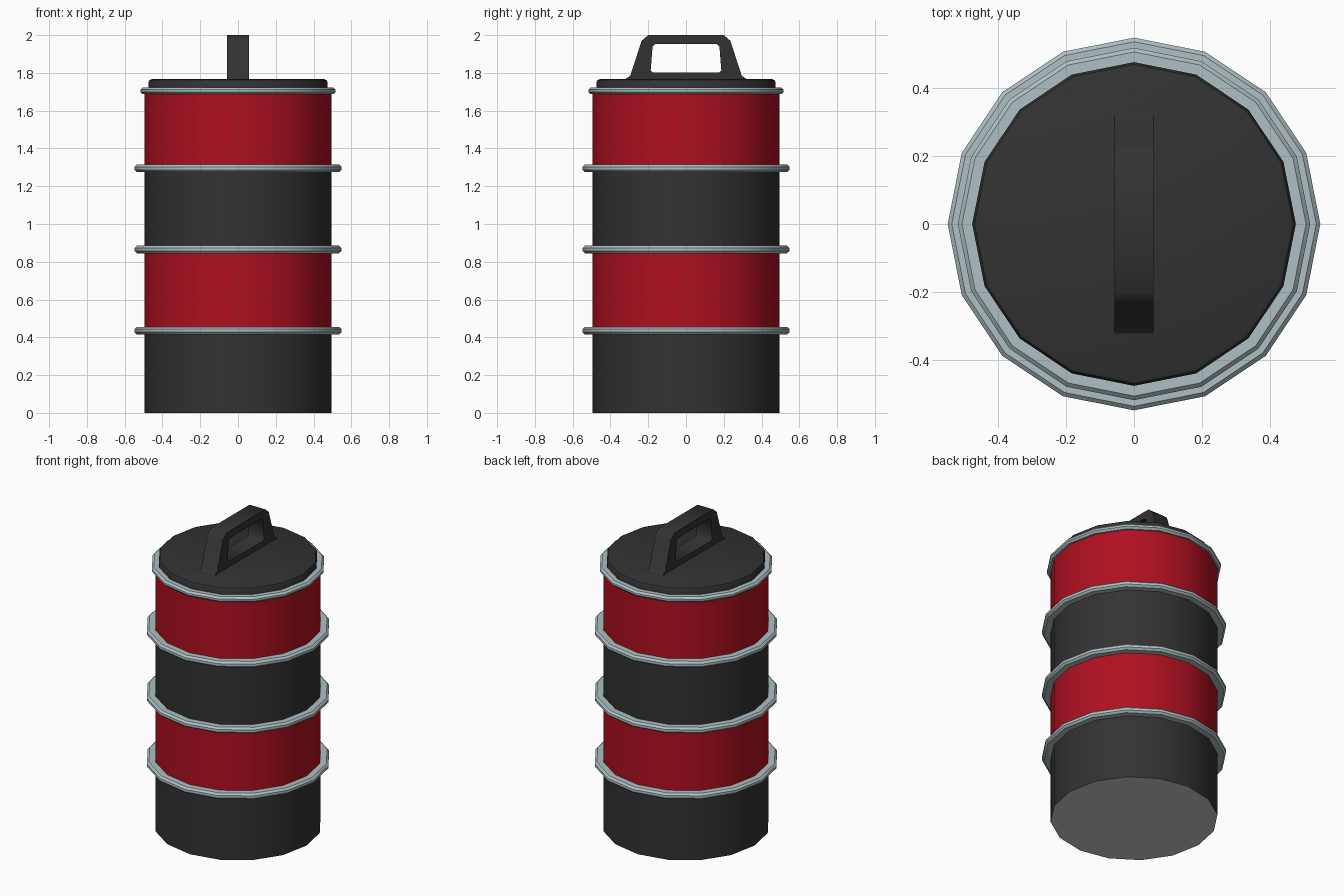
import bpy, bmesh, math

if "Cube" in bpy.data.objects:
    bpy.data.objects.remove(bpy.data.objects["Cube"])

SIDES = 16


def material(name, rgb):
    m = bpy.data.materials.new(name)
    m.diffuse_color = (*rgb, 1)
    m.use_nodes = True
    m.node_tree.nodes["Principled BSDF"].inputs["Base Color"].default_value = m.diffuse_color
    return m


BLACK = material("black", (0.032, 0.032, 0.032))
RED = material("red", (0.43, 0.005, 0.014))
STEEL = material("pale_steel", (0.43, 0.53, 0.55))


def finish(name, bm, mat, angle=35):
    bmesh.ops.recalc_face_normals(bm, faces=bm.faces)
    me = bpy.data.meshes.new(name)
    bm.to_mesh(me)
    bm.free()
    ob = bpy.data.objects.new(name, me)
    bpy.context.collection.objects.link(ob)
    if mat:
        me.materials.append(mat)
    bpy.ops.object.select_all(action='DESELECT')
    ob.select_set(True)
    bpy.context.view_layer.objects.active = ob
    bpy.ops.object.shade_smooth_by_angle(angle=math.radians(angle))
    return ob


def lathe(name, profile, mat, closed=False, cap_top=False):
    """Revolve (radius, z) points into a 16-sided part."""
    bm = bmesh.new()
    rings = []
    for r, z in profile:
        rings.append([bm.verts.new((r * math.cos(a), r * math.sin(a), z))
                      for a in (math.tau * i / SIDES for i in range(SIDES))])
    pairs = list(zip(rings, rings[1:]))
    if closed:
        pairs.append((rings[-1], rings[0]))
    for lo, hi in pairs:
        for i in range(SIDES):
            j = (i + 1) % SIDES
            bm.faces.new((lo[i], lo[j], hi[j], hi[i]))
    if cap_top:
        bm.faces.new(rings[-1])
    return finish(name, bm, mat)


def hoop(name, z, inner, outer, half):
    """Rounded hoop with an octagonal cross-section."""
    c, w = (inner + outer) / 2, (outer - inner) / 2
    k = 0.012
    section = [(c - w, z - half + k), (c - w + k, z - half),
               (c + w - k, z - half), (c + w, z - half + k),
               (c + w, z + half - k), (c + w - k, z + half),
               (c - w + k, z + half), (c - w, z + half - k)]
    lathe(name, section, STEEL, closed=True)


# Stacked bowls, alternating black and red
levels = [0, 0.435, 0.865, 1.295, 1.71]
for i, (lo, hi) in enumerate(zip(levels, levels[1:])):
    lathe(f"bowl_{i + 1}", [(0.495, lo), (0.495, hi)], RED if i % 2 else BLACK)

# Underside of the lowest bowl
bm = bmesh.new()
bmesh.ops.create_circle(bm, cap_ends=True, radius=0.495, segments=SIDES)
for v in bm.verts:
    a = round(math.atan2(v.co.y, v.co.x) / (math.tau / SIDES)) * math.tau / SIDES
    v.co = (0.495 * math.cos(a), 0.495 * math.sin(a), 0)
base = finish("base", bm, None)
if base.data.polygons[0].normal.z > 0:
    base.data.flip_normals()

# Hoops between the bowls and a slimmer one under the lid
for i, z in enumerate(levels[1:4]):
    hoop(f"joint_hoop_{i + 1}", z, 0.485, 0.547, 0.02)
hoop("lid_hoop", 1.705, 0.455, 0.517, 0.018)

# Lid
lathe("lid", [(0.475, 1.70), (0.475, 1.75), (0.468, 1.762), (0.455, 1.767)],
      BLACK, cap_top=True)

# Carrying handle: outer and inner outlines bridged, then given width
outer = [(0.335, 1.757), (0.295, 1.785), (0.235, 1.97), (0.2, 2.0)]
inner = [(0.178, 1.803), (0.187, 1.812), (0.177, 1.94), (0.162, 1.953)]
loop = lambda half: half + [(-y, z) for y, z in reversed(half)]
bm = bmesh.new()
o, n = ([[bm.verts.new((x, y, z)) for y, z in loop(half)] for x in (-0.057, 0.057)]
        for half in (outer, inner))
count = len(o[0])
for i in range(count):
    j = (i + 1) % count
    for a, b in ((o[0], n[0]), (n[0], n[1]), (n[1], o[1]), (o[1], o[0])):
        bm.faces.new((a[i], a[j], b[j], b[i]))
rims = [e for e in bm.edges
        if abs(e.verts[0].co.x - e.verts[1].co.x) < 1e-5
        and abs(e.calc_face_angle(0)) > 1.2]
bmesh.ops.bevel(bm, geom=rims, offset=0.013, segments=2, profile=0.5, affect='EDGES')
finish("handle", bm, BLACK, 50)
